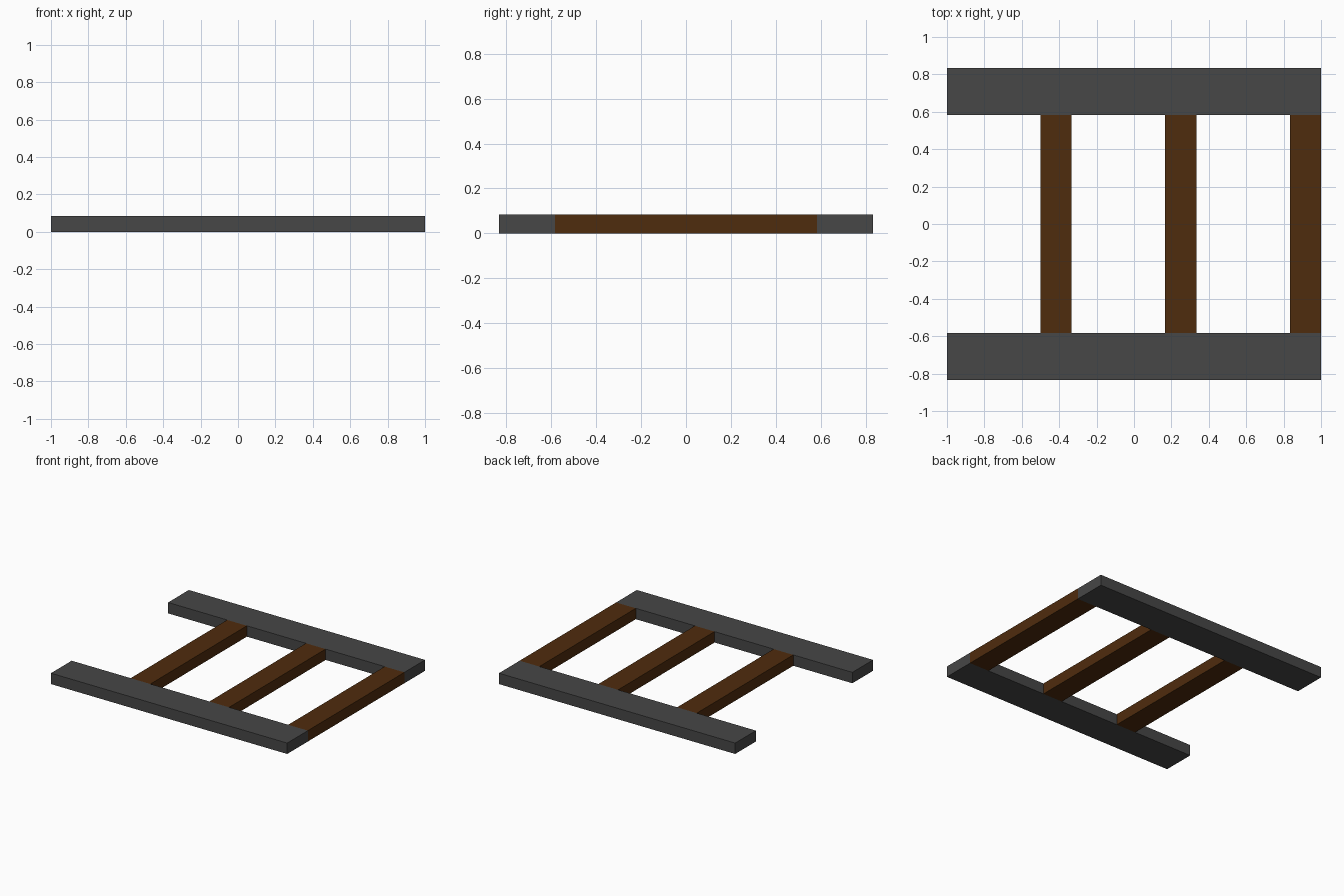
import bpy

if "Cube" in bpy.data.objects:
    bpy.data.objects.remove(bpy.data.objects["Cube"])


def material(name, colour):
    mat = bpy.data.materials.new(name)
    mat.diffuse_color = (*colour, 1)
    mat.use_nodes = True
    mat.node_tree.nodes["Principled BSDF"].inputs["Base Color"].default_value = mat.diffuse_color
    return mat


def box(name, x0, x1, y0, y1, mat):
    """Flat block resting on the ground, as tall as the track."""
    height = 1 / 12
    bpy.ops.mesh.primitive_cube_add(size=1, location=((x0 + x1) / 2, (y0 + y1) / 2, height / 2))
    obj = bpy.context.object
    obj.name = name
    obj.scale = (x1 - x0, y1 - y0, height)
    bpy.ops.object.transform_apply(location=False, rotation=False, scale=True)
    obj.data.materials.append(mat)


steel = material("dark grey", (0.063, 0.063, 0.063))
wood = material("brown wood", (0.078, 0.025, 0.004))

OUTER, INNER = 10 / 12, 7 / 12

# Two long rails
box("front_rail", -1, 1, -OUTER, -INNER, steel)
box("back_rail", -1, 1, INNER, OUTER, steel)

# Three cross ties between the rails, the last flush with the right end
for i, x in enumerate((-0.5, 1 / 6, 5 / 6)):
    box(f"cross_tie_{i + 1}", x, x + 1 / 6, -INNER, INNER, wood)
